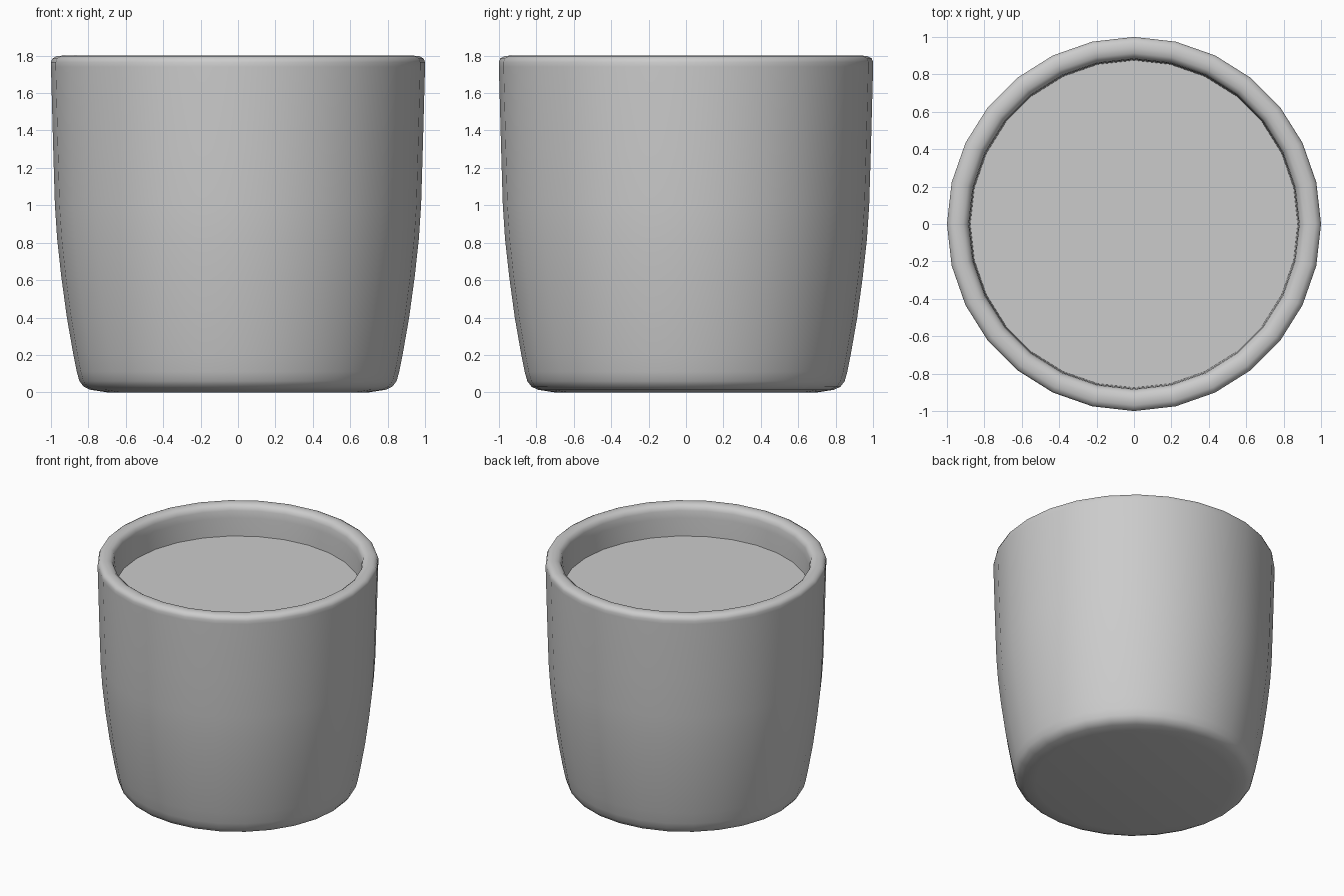
import bpy, bmesh, math

if "Cube" in bpy.data.objects:
    bpy.data.objects.remove(bpy.data.objects["Cube"])

SIDES = 28


def lathe(name, profile):
    """Spin an (r, z) profile round z; a zero radius closes the end to a point."""
    bm = bmesh.new()
    rings = []
    for r, z in profile:
        if r == 0:
            rings.append([bm.verts.new((0, 0, z))] * SIDES)
        else:
            rings.append([bm.verts.new((r * math.cos(i * math.tau / SIDES),
                                        r * math.sin(i * math.tau / SIDES), z))
                          for i in range(SIDES)])
    for a, b in zip(rings, rings[1:]):
        for i in range(SIDES):
            j = (i + 1) % SIDES
            bm.faces.new(dict.fromkeys((a[i], a[j], b[j], b[i])))
    me = bpy.data.meshes.new(name)
    bm.to_mesh(me)
    bm.free()
    ob = bpy.data.objects.new(name, me)
    bpy.context.collection.objects.link(ob)
    bpy.ops.object.select_all(action='DESELECT')
    bpy.context.view_layer.objects.active = ob
    ob.select_set(True)
    bpy.ops.object.shade_smooth_by_angle(angle=math.radians(50))
    return ob


# Cup: underside, tapering outer wall, rounded rim, inner wall and floor
outer = [(0, 0.0), (0.7, 0.0), (0.79, 0.014), (0.825, 0.03), (0.848, 0.06),
         (0.862, 0.11), (0.88, 0.2), (0.915, 0.4), (0.945, 0.62),
         (0.967, 0.82), (0.979, 1.0), (0.988, 1.3), (1.0, 1.74)]
rim = [(1.0, 1.765), (0.992, 1.785), (0.97, 1.797), (0.94, 1.8),
       (0.913, 1.795), (0.893, 1.78), (0.884, 1.755)]
inner = [(0.88, 1.7), (0.873, 1.5), (0.865, 1.0), (0.83, 0.6),
         (0.77, 0.2), (0.7, 0.12), (0, 0.11)]
lathe("cup", outer + rim + inner)

# Drink surface
lathe("drink", [(0.876, 1.56), (0, 1.56)])
